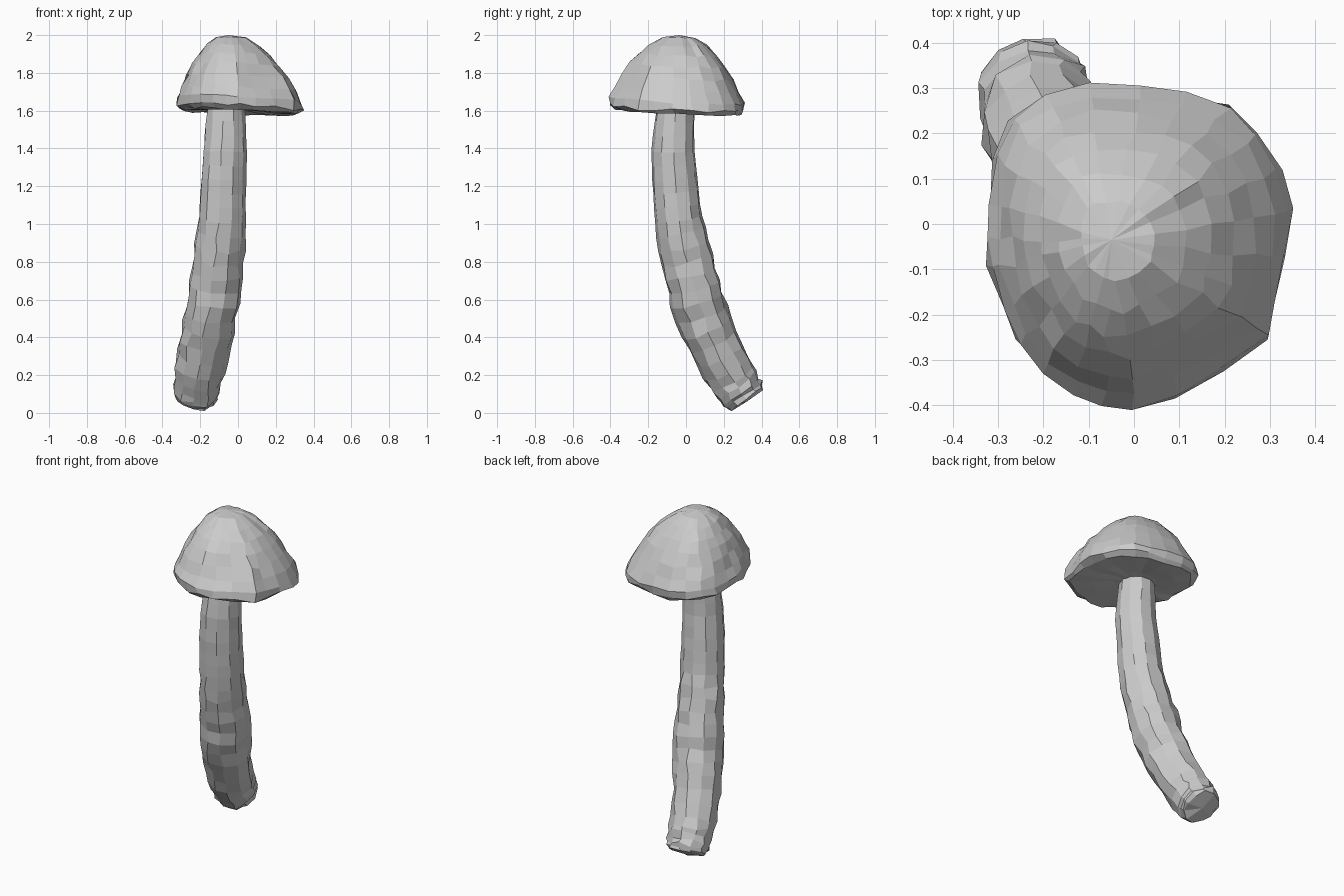
import bpy, bmesh, math, random
from mathutils import Vector

if "Cube" in bpy.data.objects:
    bpy.data.objects.remove(bpy.data.objects["Cube"])

random.seed(4)


def jitter(amount):
    return Vector([random.uniform(-amount, amount) for _ in range(3)])


def loft(name, rings, start, end):
    """Bridge a list of rings and close both ends with a fan to a point."""
    bm = bmesh.new()
    loops = [[bm.verts.new(p) for p in ring] for ring in rings]
    n = len(loops[0])
    for a, b in zip(loops, loops[1:]):
        for i in range(n):
            j = (i + 1) % n
            bm.faces.new((a[i], a[j], b[j], b[i]))
    for loop, tip in ((loops[0], start), (loops[-1], end)):
        v = bm.verts.new(tip)
        for i in range(n):
            bm.faces.new((loop[i], loop[(i + 1) % n], v))
    bmesh.ops.recalc_face_normals(bm, faces=bm.faces[:])
    mesh = bpy.data.meshes.new(name)
    bm.to_mesh(mesh)
    bm.free()
    obj = bpy.data.objects.new(name, mesh)
    bpy.context.collection.objects.link(obj)
    return obj


# Stem: curved tube, stations are (x, y, z, radius)
stations = [(-.225, .32, .07, .105), (-.22, .295, .11, .122), (-.21, .23, .2, .132),
            (-.17, .13, .4, .139), (-.13, .055, .6, .142), (-.107, .008, .8, .138),
            (-.085, -.037, 1.0, .126), (-.078, -.057, 1.2, .122),
            (-.07, -.067, 1.4, .115), (-.065, -.055, 1.62, .1)]
SIDES, RINGS = 11, 26


def station(t):
    i = min(int(t), len(stations) - 2)
    a, b = Vector(stations[i]), Vector(stations[i + 1])
    return a.lerp(b, t - i)


stem_rings = []
last = len(stations) - 1
for k in range(RINGS):
    t = last * k / (RINGS - 1)
    s = station(t)
    axis = (station(min(t + .6, last)) - station(max(t - .6, 0))).to_3d().normalized()
    u = Vector((1, 0, 0))
    u = (u - axis * u.dot(axis)).normalized()
    w = axis.cross(u)
    rough = .003 if s.z > 1.0 else .009
    ring = []
    for i in range(SIDES):
        a = math.tau * i / SIDES
        p = s.to_3d() + (u * math.cos(a) + w * math.sin(a)) * s.w + jitter(rough)
        p.z = max(p.z, 0)
        ring.append(p)
    stem_rings.append(ring)
stem = loft("stem", stem_rings, Vector((-.225, .325, .062)), Vector((-.065, -.055, 1.62)))

# Cap: lopsided dome swept from an off-centre apex out to the rim outline
outline = [(.345, .03), (.31, .17), (.21, .26), (.08, .305), (-.1, .315), (-.25, .28),
           (-.31, .15), (-.33, 0), (-.32, -.1), (-.28, -.23), (-.2, -.34), (-.1, -.395),
           (0, -.412), (.14, -.36), (.3, -.25), (.335, -.13)]
SEGS = 24
rim = []
for k in range(SEGS):
    t = len(outline) * k / SEGS
    i = int(t)
    a, b = Vector(outline[i]), Vector(outline[(i + 1) % len(outline)])
    rim.append(a.lerp(b, t - i))

# (spread from apex, height, roughness)
profile = [(.24, 1.985, .004), (.42, 1.945, .007), (.57, 1.895, .008), (.69, 1.84, .009),
           (.80, 1.775, .009), (.90, 1.71, .009), (.985, 1.655, .008), (.985, 1.615, .013),
           (.91, 1.59, .010), (.62, 1.595, .005), (.32, 1.605, .003)]
apex = Vector((-.05, -.035))
cap_rings = []
for f, z, rough in profile:
    ring = []
    for r in rim:
        p = apex.lerp(r, f)
        ring.append(Vector((p.x, p.y, z - f * (.05 * p.x + .05 * p.y))) + jitter(rough))
    cap_rings.append(ring)
cap = loft("cap", cap_rings, Vector((-.05, -.035, 2.0)), Vector((-.06, -.05, 1.61)))
